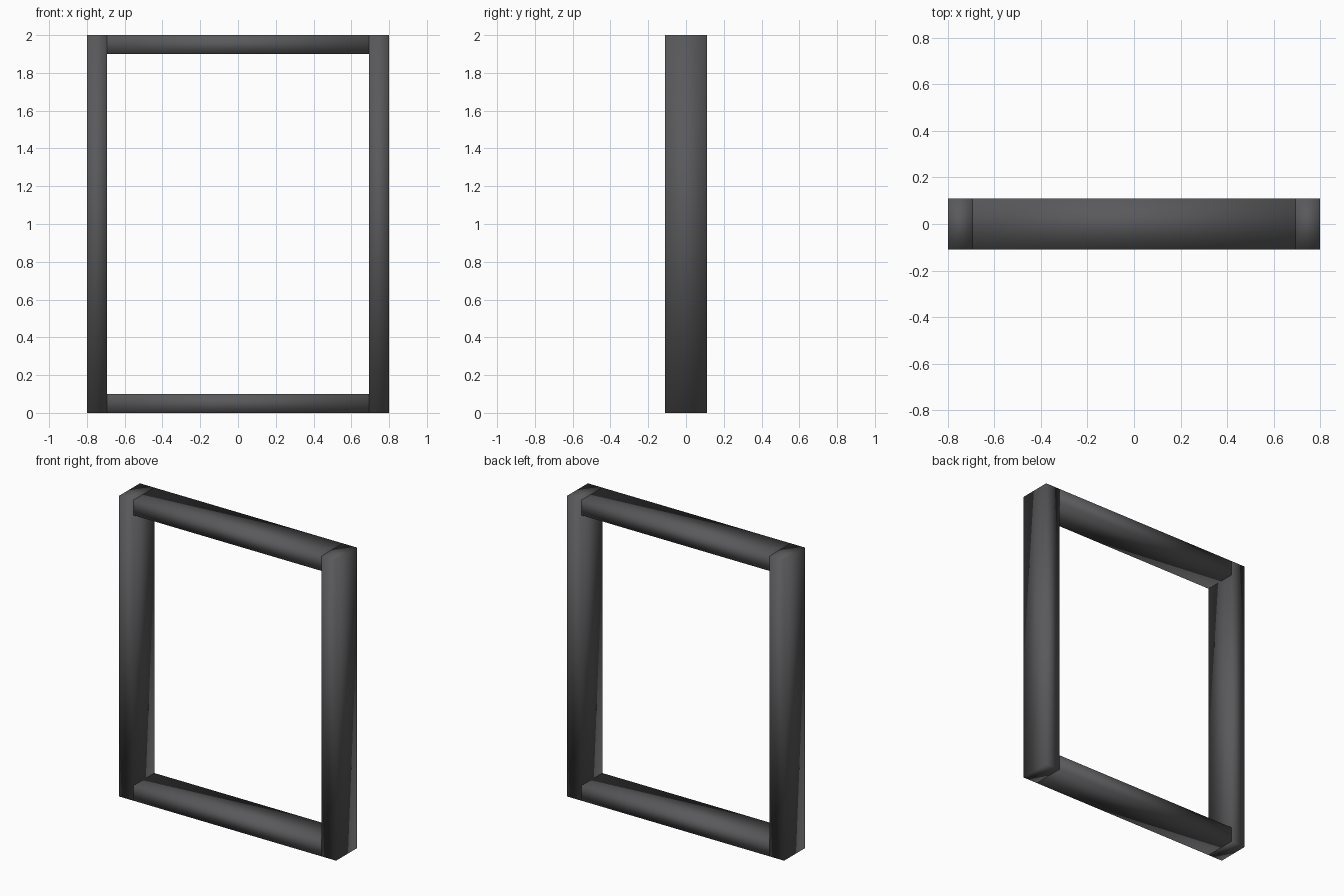
import bpy

if "Cube" in bpy.data.objects:
    bpy.data.objects.remove(bpy.data.objects["Cube"])

W, H, D = 1.6, 2.0, 0.22      # overall width, height, depth
POST, RAIL = 0.107, 0.10      # visible thickness of posts and rails

dark = bpy.data.materials.new("dark_grey")
dark.diffuse_color = (0.1, 0.1, 0.105, 1)
dark.use_nodes = True
dark.node_tree.nodes["Principled BSDF"].inputs["Base Color"].default_value = dark.diffuse_color


def beam(name, size, loc):
    bpy.ops.mesh.primitive_cube_add(size=1, location=loc)
    ob = bpy.context.object
    ob.name = name
    ob.scale = size
    bpy.ops.object.transform_apply(location=False, rotation=False, scale=True)
    bpy.ops.object.shade_smooth()  # soft gradients over the box corners
    ob.data.materials.append(dark)
    return ob


# Full-height side posts
for side, s in (("left", -1), ("right", 1)):
    beam(side + "_post", (POST, D, H), (s * (W - POST) / 2, 0, H / 2))

# Rails butted between the posts
for name, z in (("bottom_rail", RAIL / 2), ("top_rail", H - RAIL / 2)):
    beam(name, (W - 2 * POST, D, RAIL), (0, 0, z))
